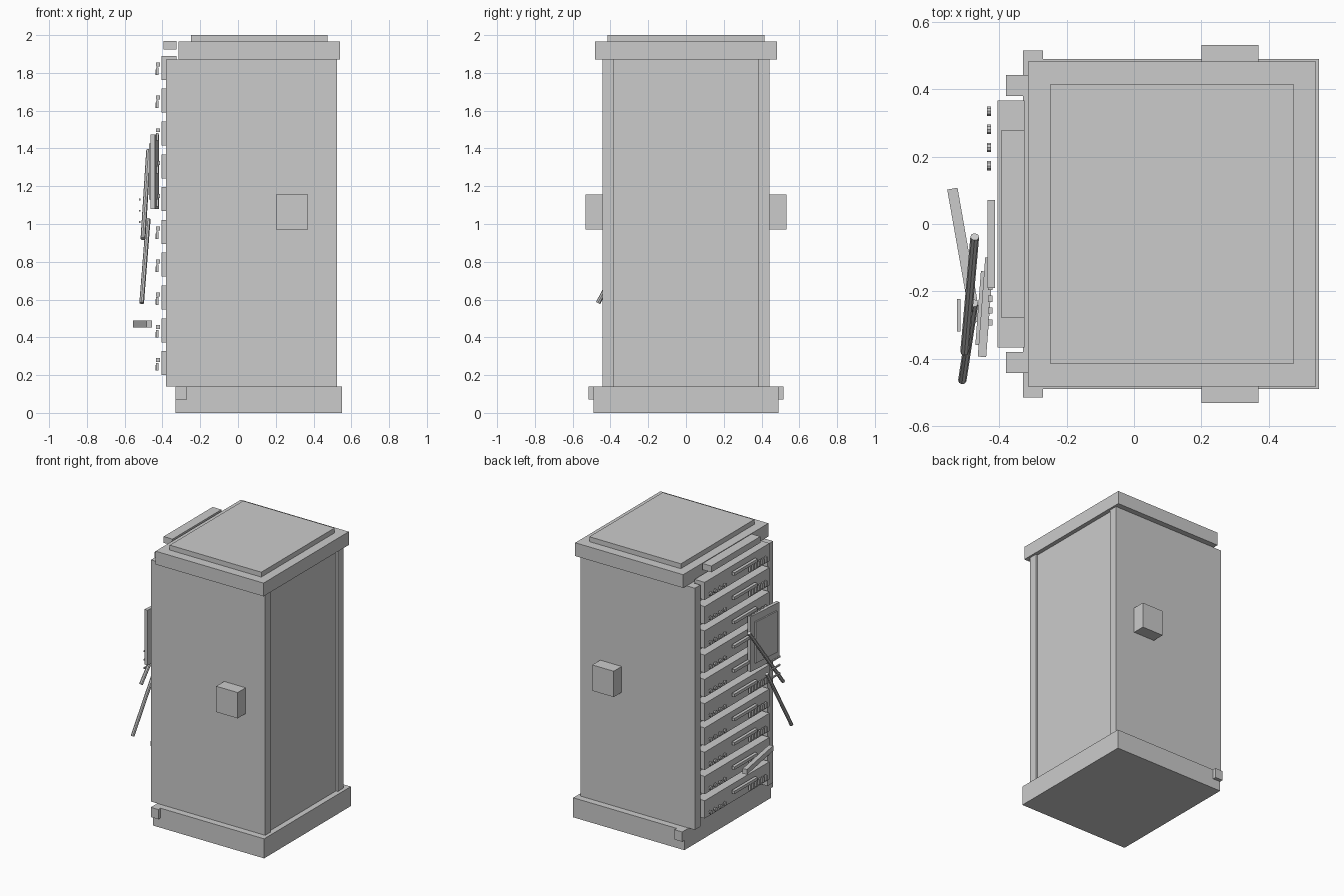
import bpy
import math
from mathutils import Vector

if "Cube" in bpy.data.objects:
    bpy.data.objects.remove(bpy.data.objects["Cube"])


def box(name, x0, x1, y0, y1, z0, z1, turn=0.0):
    """Box from its extents, optionally turned about its own z axis (degrees)."""
    bpy.ops.mesh.primitive_cube_add(
        size=1,
        location=((x0 + x1) / 2, (y0 + y1) / 2, (z0 + z1) / 2),
        rotation=(0, 0, math.radians(turn)))
    ob = bpy.context.object
    ob.name = name
    ob.scale = (x1 - x0, y1 - y0, z1 - z0)
    bpy.ops.object.transform_apply(location=False, rotation=False, scale=True)
    return ob


def rod(name, a, b, radius, sides):
    """Prism between two points."""
    a, b = Vector(a), Vector(b)
    d = b - a
    bpy.ops.mesh.primitive_cylinder_add(
        vertices=sides, radius=radius, depth=d.length, location=(a + b) / 2,
        rotation=d.to_track_quat('Z', 'Y').to_euler())
    bpy.context.object.name = name
    return bpy.context.object


# Cabinet: plinth, core, cap and raised lid
box("plinth", -0.33, 0.55, -0.49, 0.49, 0, 0.14)
box("cabinet_core", -0.33, 0.51, -0.38, 0.38, 0.14, 1.87)
box("top_cap", -0.315, 0.54, -0.482, 0.482, 1.87, 1.965)
box("top_lid", -0.25, 0.475, -0.415, 0.415, 1.965, 2.0)
box("header_bar", -0.395, -0.325, -0.277, 0.277, 1.925, 1.97)

# Mirrored side parts
for side, s in (("left", 1), ("right", -1)):
    def side_box(name, x0, x1, y0, y1, z0, z1):
        box(f"{name}_{side}", x0, x1, min(s * y0, s * y1), max(s * y0, s * y1), z0, z1)
    side_box("side_panel", -0.38, 0.525, 0.38, 0.442, 0.14, 1.87)
    side_box("side_unit", 0.2, 0.37, 0.44, 0.532, 0.97, 1.155)
    side_box("plinth_foot", -0.33, -0.27, 0.48, 0.515, 0.07, 0.14)

# Ten rack units with handle bar, indicator lights and vents
for i in range(10):
    z = 0.2 + i * 0.1737
    box(f"rack_unit_{i}", -0.405, -0.325, -0.367, 0.367, z, z + 0.127)
    box(f"handle_bar_{i}", -0.435, -0.413, -0.19, 0.072, z + 0.07, z + 0.091)
    for j in range(4):
        y = 0.335 - j * 0.054
        rod(f"light_{i}_{j}", (-0.437, y, z + 0.04), (-0.425, y, z + 0.04), 0.0145, 10)
    for j in range(6):
        y = -0.292 + j * 0.035
        box(f"vent_{i}_{j}", -0.434, -0.42, y - 0.009, y + 0.009, z + 0.025, z + 0.065)

# Display panel, slightly turned, with a raised screen
box("display_panel", -0.453, -0.428, -0.395, -0.1, 1.08, 1.475, -4.3)
box("display_screen", -0.463, -0.45, -0.36, -0.14, 1.13, 1.425, -4.3)

# Loose slanted rods
rod("rod_upper", (-0.473, -0.038, 1.39), (-0.503, -0.38, 0.922), 0.013, 8)
rod("rod_lower", (-0.475, -0.235, 1.025), (-0.51, -0.465, 0.582), 0.0125, 8)

# Turned plank and three thin slats in front of the rack
box("plank", -0.52, -0.489, -0.295, 0.108, 0.453, 0.49, 10)
for k in range(3):
    z = 1.01 + k * 0.06
    box(f"slat_{k}", -0.525, -0.515, -0.32, -0.223, z - 0.005, z + 0.005)
